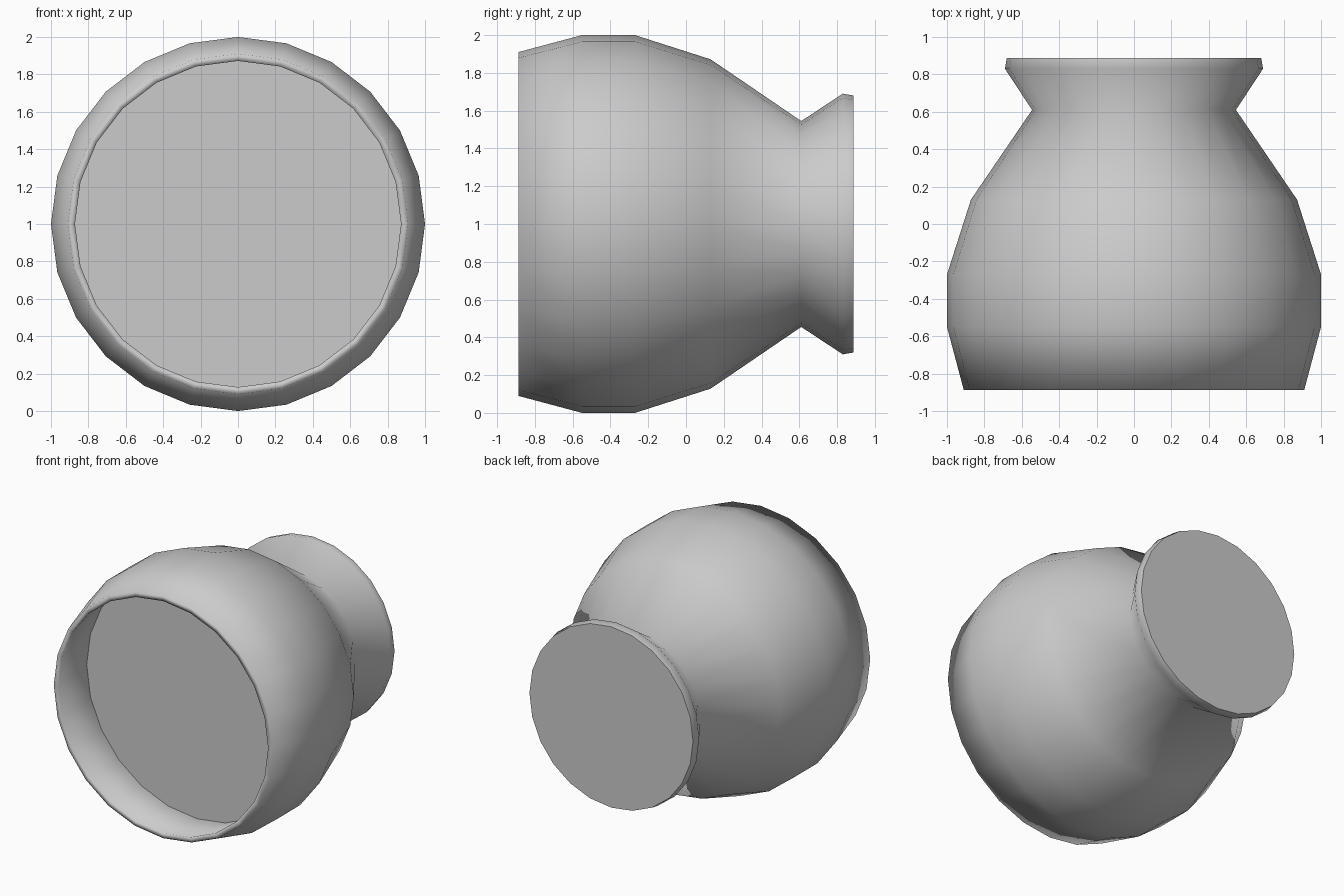
import bpy, bmesh, math

if "Cube" in bpy.data.objects:
    bpy.data.objects.remove(bpy.data.objects["Cube"])

SIDES = 24
# (y, radius) from the recessed front floor, over the rim, to the back disc
PROFILE = [(-0.49, 0.915), (-0.888, 0.872), (-0.888, 0.91), (-0.55, 1.0),
           (-0.27, 1.0), (0.13, 0.872), (0.61, 0.545), (0.83, 0.69), (0.888, 0.68)]

bm = bmesh.new()
rings = []
for y, r in PROFILE:
    rings.append([bm.verts.new((r * math.sin(math.tau * i / SIDES), y,
                                1 + r * math.cos(math.tau * i / SIDES)))
                  for i in range(SIDES)])

# smooth side walls
for a, b in zip(rings, rings[1:]):
    for i in range(SIDES):
        j = (i + 1) % SIDES
        bm.faces.new((a[i], a[j], b[j], b[i])).smooth = True

# flat recessed floor and back disc with sharp borders
for ring in (rings[0], rings[-1]):
    cap = bm.faces.new(ring)
    for e in cap.edges:
        e.smooth = False

bmesh.ops.recalc_face_normals(bm, faces=bm.faces)
mesh = bpy.data.meshes.new("rounded_vessel")
bm.to_mesh(mesh)
bm.free()
bpy.context.collection.objects.link(bpy.data.objects.new("rounded_vessel", mesh))
